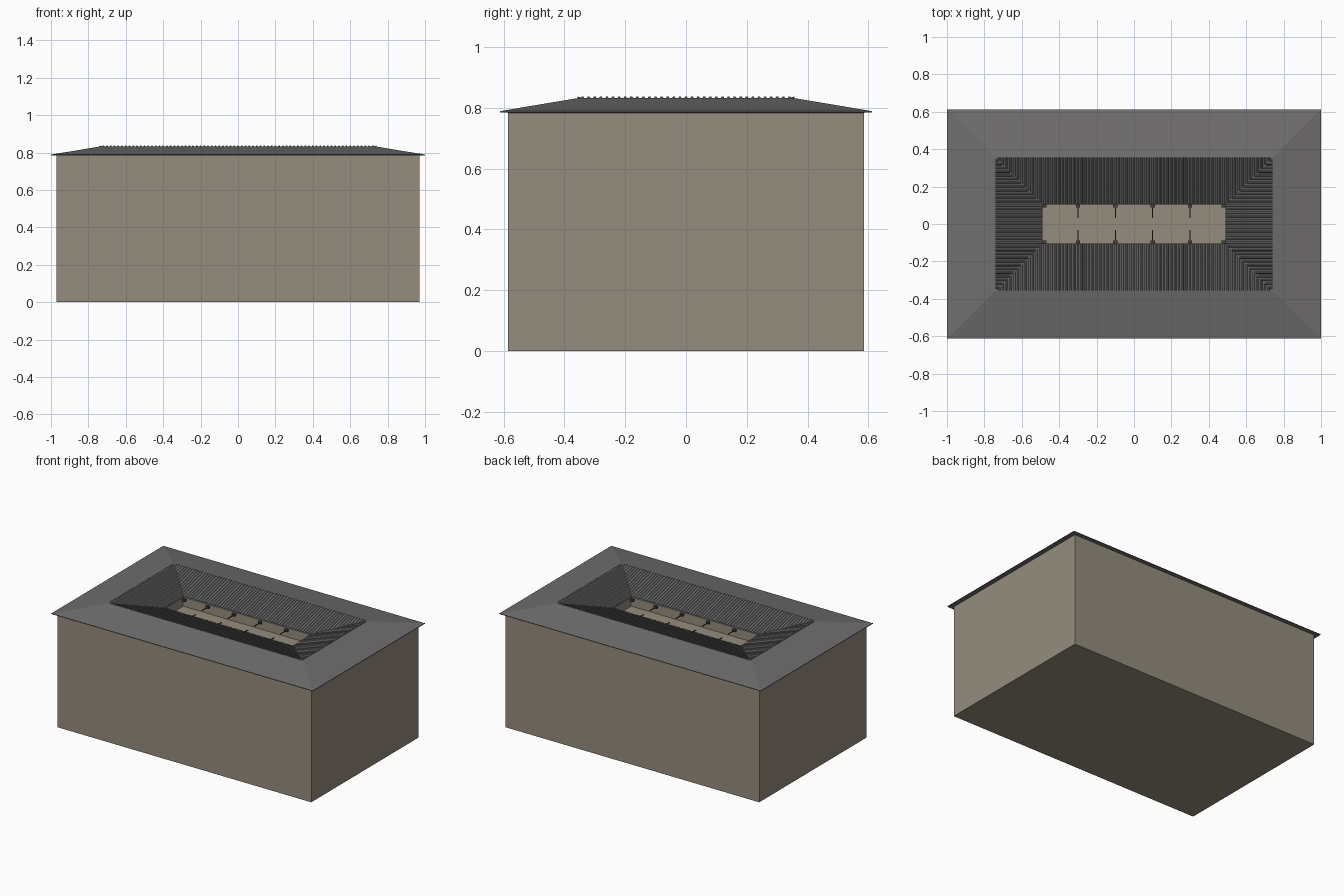
import bpy, bmesh
from mathutils import Vector

if "Cube" in bpy.data.objects:
    bpy.data.objects.remove(bpy.data.objects["Cube"])


def material(name, col):
    m = bpy.data.materials.new(name)
    m.diffuse_color = (*col, 1)
    m.use_nodes = True
    m.node_tree.nodes["Principled BSDF"].inputs["Base Color"].default_value = m.diffuse_color
    return m


PLASTER = material("beige plaster", (0.30, 0.265, 0.205))
TILE = material("grey roof tile", (0.160, 0.155, 0.155))
DARK = material("dark spout", (0.06, 0.057, 0.055))


def finish(name, bm, mat, recalc=True):
    if recalc:
        bmesh.ops.recalc_face_normals(bm, faces=bm.faces)
    me = bpy.data.meshes.new(name)
    bm.to_mesh(me)
    bm.free()
    me.materials.append(mat)
    ob = bpy.data.objects.new(name, me)
    bpy.context.collection.objects.link(ob)
    return ob


def ring_stack(name, rings, mat, cap_start=False, cap_end=False, closed=False):
    """Nested rectangles (half x, half y, z) bridged one to the next."""
    bm = bmesh.new()
    vs = [[bm.verts.new((sx * x, sy * y, z)) for sx, sy in
           ((-1, -1), (1, -1), (1, 1), (-1, 1))] for x, y, z in rings]
    pairs = list(zip(vs, vs[1:]))
    if closed:
        pairs.append((vs[-1], vs[0]))
    for a, b in pairs:
        for i in range(4):
            j = (i + 1) % 4
            bm.faces.new((a[i], a[j], b[j], b[i]))
    if cap_start:
        bm.faces.new(vs[0][::-1])
    if cap_end:
        bm.faces.new(vs[-1])
    return finish(name, bm, mat)


OX, OY, OZ = 0.49, 0.103, 0.768    # roof opening
RX, RY, RZ = 0.74, 0.356, 0.832    # ridge
FLOOR = 0.70

# House block with a recess below the roof opening
ring_stack("house_walls", [(0.97, 0.585, 0), (0.97, 0.585, 0.786),
                           (OX + 0.004, OY + 0.004, 0.758),
                           (OX + 0.004, OY + 0.004, FLOOR)],
           PLASTER, cap_start=True, cap_end=True)

# Roof: outer slopes up to the ridge, inner slopes down to the opening
ring_stack("roof", [(1.0, 0.612, 0.785), (1.0, 0.612, 0.789), (RX, RY, RZ),
                    (OX, OY, OZ), (OX, OY, OZ - 0.008)],
           TILE, closed=True)


# Tile ribs running down the inner slopes
def add_rib(bm, start, end, side, w=0.006, h=0.005):
    prof = [side * -w, side * (-w * 0.5) + Vector((0, 0, h)),
            side * (w * 0.5) + Vector((0, 0, h)), side * w]
    a = [bm.verts.new(start + p) for p in prof]
    b = [bm.verts.new(end + p) for p in prof]
    for i in range(3):
        bm.faces.new((a[i], a[i + 1], b[i + 1], b[i]))
    bm.faces.new(a)
    bm.faces.new(b)


def ribs(name, half_len, half_open, ridge_off, open_off, along_x):
    bm = bmesh.new()
    n = int((half_len - 0.012) / 0.02)
    for k in range(-n, n + 1):
        u = k * 0.02
        t = min(1, (half_len - abs(u)) / (half_len - half_open))
        off = ridge_off + (open_off - ridge_off) * t
        z = RZ + (OZ - RZ) * t
        for s in (-1, 1):
            if along_x:
                p, q = Vector((u, s * ridge_off, RZ)), Vector((u, s * off, z))
                side = Vector((1, 0, 0))
            else:
                p, q = Vector((s * ridge_off, u, RZ)), Vector((s * off, u, z))
                side = Vector((0, 1, 0))
            add_rib(bm, p, q, side)
    return finish(name, bm, TILE)


ribs("long_slope_tile_ribs", RX, OX, RY, OY, True)
ribs("short_slope_tile_ribs", RY, OY, RX, OX, False)


# Small water spouts under the edge of the opening
def add_box(bm, centre, size):
    r = bmesh.ops.create_cube(bm, size=1)
    for v in r["verts"]:
        v.co = Vector([c + a * b for c, a, b in zip(centre, v.co, size)])


bm = bmesh.new()
for x in (-0.48, -0.3, -0.1, 0.1, 0.3, 0.48):
    for s in (-1, 1):
        add_box(bm, (x, s * (OY - 0.006), 0.75), (0.022, 0.016, 0.016))
        if abs(x) < 0.4:
            add_box(bm, (x, s * (OY - 0.035), 0.748), (0.005, 0.07, 0.005))
finish("water_spouts", bm, DARK)
